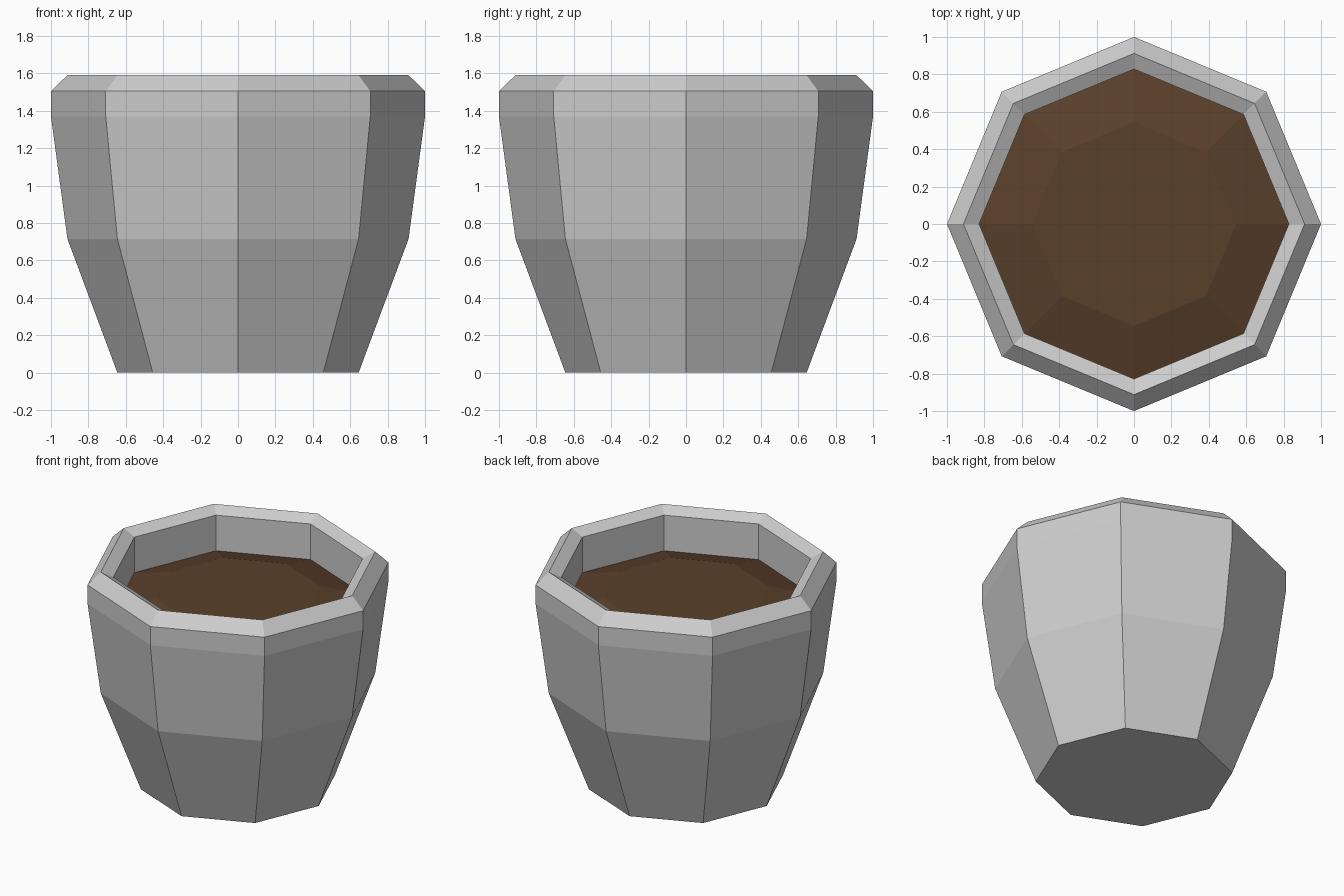
import bpy, bmesh, math

if "Cube" in bpy.data.objects:
    bpy.data.objects.remove(bpy.data.objects["Cube"])

SIDES = 8


def material(name, rgb):
    m = bpy.data.materials.new(name)
    m.diffuse_color = (*rgb, 1.0)
    m.use_nodes = True
    m.node_tree.nodes["Principled BSDF"].inputs["Base Color"].default_value = m.diffuse_color
    return m


def lathe(name, profile, mat, cap_start=False, cap_end=False):
    """Octagonal loft through (radius, height) rings, with corners on the axes."""
    bm = bmesh.new()
    rings = []
    for r, z in profile:
        rings.append([bm.verts.new((r * math.cos(math.tau * i / SIDES),
                                    r * math.sin(math.tau * i / SIDES), z))
                      for i in range(SIDES)])
    for a, b in zip(rings, rings[1:]):
        for i in range(SIDES):
            j = (i + 1) % SIDES
            bm.faces.new((a[i], a[j], b[j], b[i]))
    if cap_start:
        bm.faces.new(rings[0][::-1])
    if cap_end:
        bm.faces.new(rings[-1])
    mesh = bpy.data.meshes.new(name)
    bm.to_mesh(mesh)
    bm.free()
    mesh.materials.append(mat)
    ob = bpy.data.objects.new(name, mesh)
    bpy.context.collection.objects.link(ob)
    return ob


grey = material("pot grey", (0.61, 0.61, 0.61))
brown = material("soil brown", (0.102, 0.051, 0.023))

# Pot: base, flared wall, bevelled rim, then the inside wall down to the soil
lathe("pot", [(0.645, 0.0), (0.912, 0.715), (1.0, 1.37), (1.0, 1.505),
              (0.912, 1.59), (0.828, 1.547), (0.828, 1.29)], grey, cap_start=True)

# Soil: low mound with a flat top
lathe("soil", [(0.828, 1.29), (0.545, 1.37)], brown, cap_end=True)
